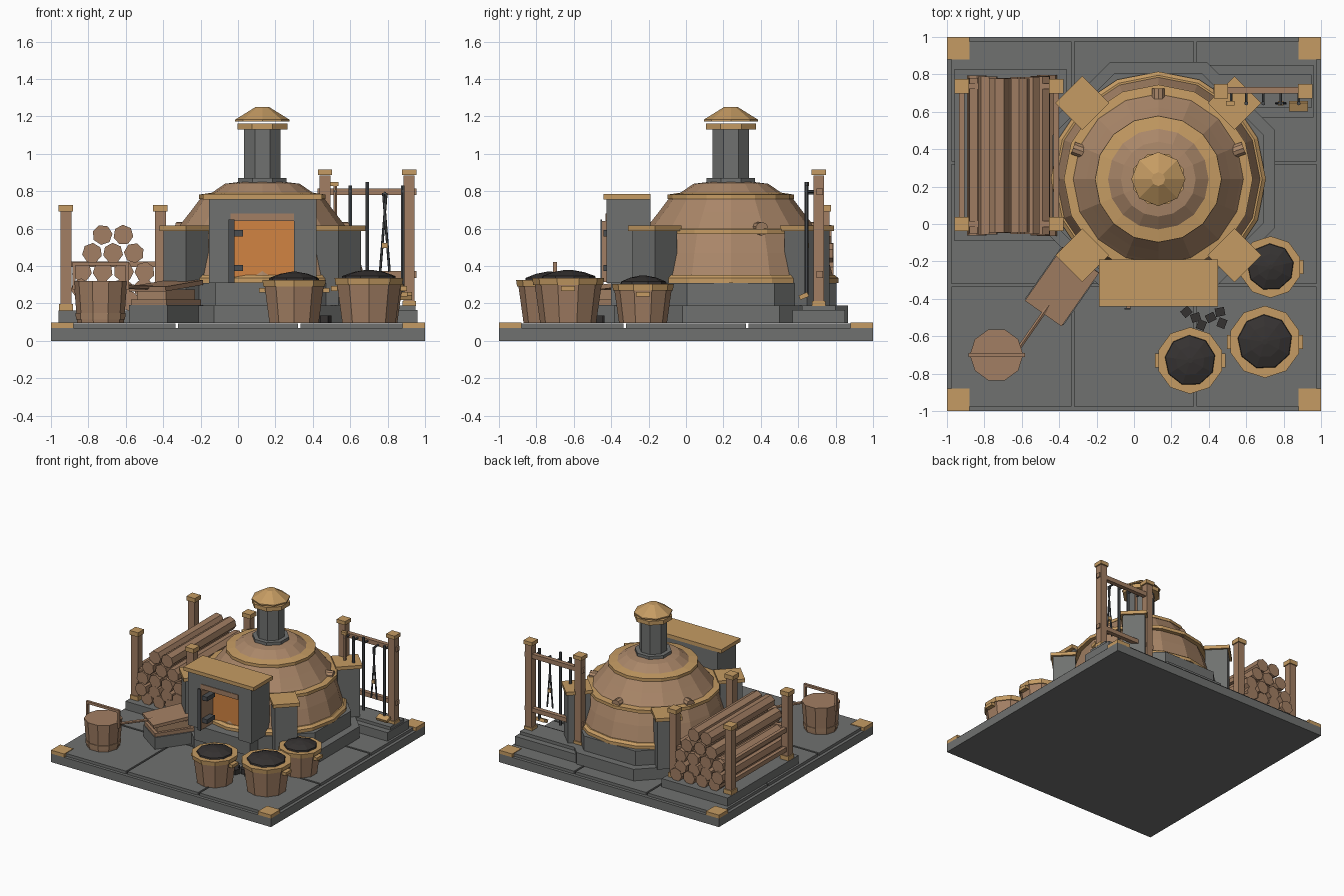
import bpy, bmesh, math, random
from mathutils import Vector, Matrix, Euler

random.seed(4)
if "Cube" in bpy.data.objects:
    bpy.data.objects.remove(bpy.data.objects["Cube"])


def material(name, r, g, b):
    m = bpy.data.materials.new(name)
    m.use_nodes = True
    m.diffuse_color = (r, g, b, 1)
    m.node_tree.nodes["Principled BSDF"].inputs["Base Color"].default_value = (r, g, b, 1)
    return m


STONE = material("grey stone", .16, .165, .16)
OCHRE = material("ochre trim", .56, .33, .125)
CLAY = material("brown clay", .40, .24, .14)
WOOD = material("brown wood", .36, .21, .125)
IRON = material("dark iron", .07, .075, .08)
COAL = material("black coal", .036, .032, .031)
FIRE = material("orange glow", .64, .23, .055)


def finish(bm, name, mat):
    bmesh.ops.recalc_face_normals(bm, faces=bm.faces)
    me = bpy.data.meshes.new(name)
    bm.to_mesh(me)
    bm.free()
    me.materials.append(mat)
    ob = bpy.data.objects.new(name, me)
    bpy.context.collection.objects.link(ob)
    return ob


def block(name, centre, size, mat, rot=(0, 0, 0)):
    bm = bmesh.new()
    m = Matrix.Translation(centre) @ Euler(rot).to_matrix().to_4x4() @ Matrix.Diagonal((*size, 1))
    bmesh.ops.create_cube(bm, size=1, matrix=m)
    return finish(bm, name, mat)


def box(name, x0, x1, y0, y1, z0, z1, mat):
    return block(name, ((x0 + x1) / 2, (y0 + y1) / 2, (z0 + z1) / 2), (x1 - x0, y1 - y0, z1 - z0), mat)


def lathe(name, profile, sides, x, y, mat, phase=0.0):
    # Stacked polygon rings, closed at both ends
    bm = bmesh.new()
    rings = []
    for r, z in profile:
        ring = []
        for i in range(sides):
            a = math.tau * (i + phase) / sides
            ring.append(bm.verts.new((x + r * math.cos(a), y + r * math.sin(a), z)))
        rings.append(ring)
    for lo, hi in zip(rings, rings[1:]):
        for i in range(sides):
            j = (i + 1) % sides
            bm.faces.new((lo[i], lo[j], hi[j], hi[i]))
    bm.faces.new(rings[0])
    bm.faces.new(rings[-1])
    return finish(bm, name, mat)


def rod(name, a, b, r, mat, sides=6, spin=0.0):
    a, b = Vector(a), Vector(b)
    d = b - a
    bm = bmesh.new()
    m = Matrix.Translation((a + b) / 2) @ d.to_track_quat('Z', 'Y').to_matrix().to_4x4() @ Matrix.Rotation(spin, 4, 'Z')
    bmesh.ops.create_cone(bm, cap_ends=True, segments=sides, radius1=r, radius2=r, depth=d.length, matrix=m)
    return finish(bm, name, mat)


# Paved floor with corner plates
FLOOR = .095
box("floor_slab", -1, 1, -1, 1, 0, .07, STONE)
for i in range(3):
    for j in range(3):
        x, y = (i - 1) * .655, (j - 1) * .655
        block("paver", (x, y, .0815), (.64, .64, .023), STONE)
for sx in (-1, 1):
    for sy in (-1, 1):
        block("corner_plate", (sx * .94, sy * .94, .083), (.12, .12, .03), OCHRE)

# Stepped octagonal plinth
KX, KY = .13, .24
OCT = 1 / math.cos(math.pi / 8)
lathe("lower_plinth", [(.625 * OCT, FLOOR), (.625 * OCT, .19)], 8, KX, KY, STONE, .5)
lathe("upper_plinth", [(.565 * OCT, .19), (.565 * OCT, .31)], 8, KX, KY, STONE, .5)

# Domed kiln with trim bands
lathe("kiln_dome", [(.55, .31), (.545, .35), (.51, .47), (.465, .59), (.44, .62), (.385, .69),
                    (.325, .77), (.28, .785), (.2, .84), (.12, .85)], 16, KX, KY, CLAY)
lathe("base_band", [(.575, .31), (.575, .335), (.555, .352), (.53, .352)], 16, KX, KY, OCHRE)
lathe("middle_band", [(.505, .572), (.505, .598), (.46, .602)], 16, KX, KY, OCHRE)
lathe("upper_band", [(.338, .758), (.338, .782), (.26, .794)], 16, KX, KY, OCHRE)
for deg in (20, 90, 160):
    a = math.radians(deg)
    c, s = math.cos(a), math.sin(a)
    rod("dome_vent", (KX + .38 * c, KY + .38 * s, .6), (KX + .485 * c, KY + .485 * s, .6), .036, CLAY, 10)

# Chimney
lathe("chimney_foot", [(.14, .845), (.14, .872)], 8, KX, KY, STONE, .5)
lathe("chimney_pipe", [(.105, .87), (.105, 1.135)], 8, KX, KY, STONE, .5)
lathe("chimney_collar", [(.145, 1.13), (.145, 1.163)], 8, KX, KY, OCHRE, .5)
lathe("chimney_hood", [(.145, 1.173), (.145, 1.183), (.037, 1.25)], 8, KX, KY, OCHRE)

# Diagonal buttresses
for sx in (-1, 1):
    for sy in (-1, 1):
        x, y = KX + sx * .407, KY + sy * .407
        block("buttress", (x, y, .39), (.17, .17, .4), STONE, (0, 0, math.pi / 4))
        block("buttress_cap", (x, y, .602), (.203, .203, .028), OCHRE, (0, 0, math.pi / 4))

# Front porch with firebox opening
box("porch_left", -.155, -.04, -.425, -.19, .31, .757, STONE)
box("porch_right", .3, .42, -.425, -.19, .31, .757, STONE)
box("porch_head", -.04, .3, -.425, -.19, .68, .757, STONE)
box("porch_back", -.04, .3, -.29, -.19, .31, .68, STONE)
box("porch_sill", -.12, .39, -.4, -.3, .19, .312, STONE)
box("porch_cap", -.188, .45, -.44, -.19, .755, .785, OCHRE)
box("door_lintel", -.04, .3, -.43, -.28, .64, .68, WOOD)
box("fire_glow", -.03, .3, -.298, -.29, .31, .64, FIRE)
box("fire_door", -.04, -.018, -.45, -.3, .315, .64, WOOD)
box("door_edge", -.05, -.02, -.457, -.449, .31, .65, IRON)
for z in (.39, .575):
    box("door_hinge", -.018, .027, -.44, -.34, z - .017, z + .017, IRON)


# Coal baskets
def basket(x, y, r, top):
    lathe("basket", [(r * .8, FLOOR), (r * .96, top - .03)], 10, x, y, WOOD, .5)
    lathe("basket_rim", [(r, top - .035), (r * 1.03, top), (r * .8, top)], 10, x, y, OCHRE, .5)
    lathe("coal_heap", [(r * .8, top - .01), (r * .77, top + .012), (r * .45, top + .033), (r * .08, top + .045)],
          9, x, y, COAL, .3)
    for s in (-1, 1):
        block("basket_handle", (x + s * r * .99, y, top - .055), (.035, .075, .025), OCHRE)


basket(.73, -.23, .16, .305)
basket(.70, -.63, .187, .335)
basket(.30, -.73, .173, .325)

# Spilled coal
for x, y in ((.28, -.47), (.33, -.5), (.36, -.54), (.41, -.5), (.46, -.47), (.47, -.53)):
    block("coal_lump", (x, y, .115), (.05, .045, .04), COAL, (0, 0, random.uniform(0, 3)))

# Bucket with hoop and handle
BX, BY = -.735, -.7
lathe("bucket", [(.125, FLOOR), (.143, .32)], 10, BX, BY, WOOD)
lathe("bucket_hoop", [(.131, .115), (.134, .148)], 10, BX, BY, CLAY)
for s in (-1, 1):
    block("handle_side", (BX + s * .142, BY, .345), (.018, .022, .14), WOOD)
block("handle_bar", (BX, BY, .412), (.302, .022, .02), WOOD)

# Bellows on a stone block
turn = math.radians(55)
along = Vector((math.cos(turn), math.sin(turn), 0))
mid = Vector((-.385, -.335, 0))
up = Vector((0, 0, 1))
block("bellows_stand", mid + up * .143, (.33, .25, .096), STONE, (0, 0, turn))
block("bellows_bottom", mid + up * .205, (.32, .23, .03), WOOD, (0, 0, turn))
block("bellows_bag", mid + up * .245, (.27, .19, .06), CLAY, (0, 0, turn))
block("bellows_top", mid + up * .295, (.35, .24, .025), WOOD, (0, -.1, turn))
rod("bellows_nozzle", mid - along * .12 + up * .285, mid - along * .4 + up * .29, .012, WOOD)

# Firewood rack
box("wood_rack_base", -.96, -.36, -.09, .83, FLOOR, .163, STONE)
for x in (-.92, -.415):
    for y in (0, .737):
        block("rack_post", (x, y, .43), (.06, .06, .54), WOOD)
        block("rack_post_foot", (x, y, .18), (.075, .075, .035), OCHRE)
        block("rack_post_cap", (x, y, .708), (.077, .077, .035), OCHRE)
    for z in (.25, .41):
        box("rack_side_rail", x - .015, x + .015, 0, .737, z - .018, z + .018, WOOD)
for y in (0, .737):
    box("rack_end_rail", -.92, -.415, y - .015, y + .015, .395, .425, WOOD)

# Stacked logs
for z, first, count in ((.21, -.80, 4), (.28, -.84, 4), (.37, -.835, 4), (.47, -.78, 3), (.567, -.725, 2)):
    for i in range(count):
        x = first + i * .112
        e = random.uniform(0, .025)
        rod("log", (x, -.068 + e, z), (x, .8 - e, z), .054, WOOD, 7, random.uniform(0, 1))

# Tool rack
box("tool_rack_base", .37, .96, .57, .85, FLOOR, .165, STONE)
box("tool_rack_step", .41, .95, .62, .8, .165, .19, STONE)
for x in (.465, .915):
    block("tool_post", (x, .71, .535), (.058, .058, .7), WOOD)
    block("tool_post_foot", (x, .71, .2), (.072, .072, .025), OCHRE)
    block("tool_post_cap", (x, .71, .902), (.077, .077, .03), OCHRE)
for z, t in ((.797, .036), (.355, .035)):
    block("tool_rail", (.69, .715, z), (.53, .035, t), WOOD)

# Hanging tools: poker, rake, tongs and shovel
TY = .645
for x, low, high, mat in ((.52, .3, .84, WOOD), (.6, .28, .83, IRON), (.69, .25, .85, IRON), (.88, .24, .83, IRON)):
    rod("tool_shaft", (x, TY, low), (x, TY, high), .011, mat)
    rod("tool_hook", (x, TY - .01, .8), (x, .71, .8), .008, IRON)
block("tool_grip", (.515, TY, .838), (.045, .025, .022), OCHRE)
block("rake_head", (.6, TY, .28), (.07, .02, .025), IRON)
block("shovel_head", (.88, TY - .015, .24), (.1, .05, .025), OCHRE, (.4, 0, 0))
for s in (-1, 1):
    rod("tongs_arm", (.785 - s * .008, TY, .79), (.785 + s * .025, TY, .37), .007, IRON)
block("tongs_pin", (.785, TY, .51), (.03, .025, .025), OCHRE)
rod("tongs_hook", (.785, TY - .01, .79), (.785, .71, .79), .008, IRON)
